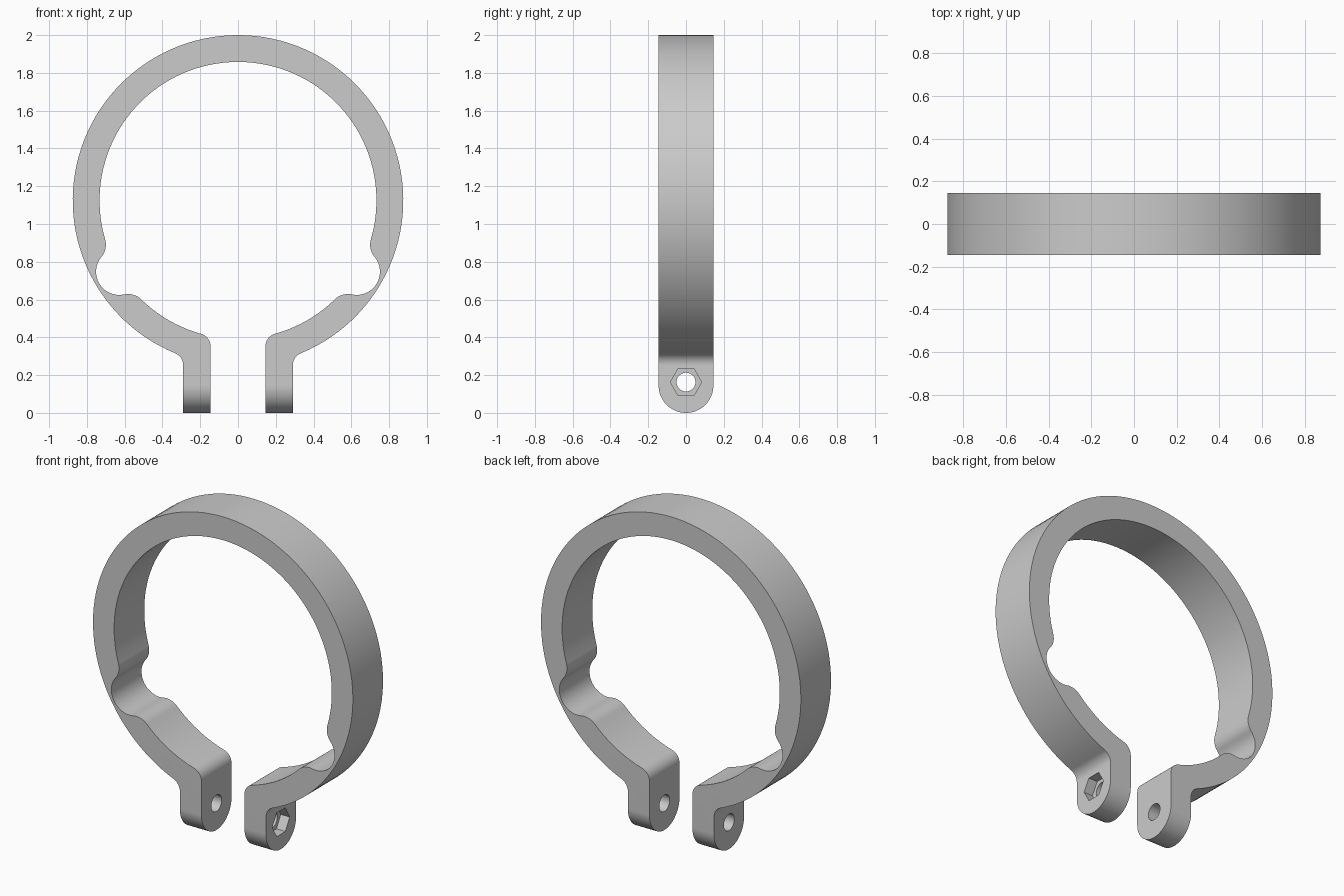
import bpy, bmesh, math
from mathutils import Vector

cube = bpy.data.objects.get("Cube")
if cube:
    bpy.data.objects.remove(cube, do_unlink=True)

HALF_W = 0.145             # half the band width
R_OUT, R_IN = 0.875, 0.733
TAB_IN, TAB_OUT = 0.145, 0.29
TAB_FILLET = 0.07
NOTCH_R, NOTCH_FILLET, NOTCH_ANGLE = 0.123, 0.10, math.radians(-31)
HOLE_Z = 0.163
O = Vector((0, 1.125))     # ring centre in the x-z plane


def polar(r, a):
    return O + Vector((r * math.cos(a), r * math.sin(a)))


def heading(a, b):
    return math.atan2(b.y - a.y, b.x - a.x)


def arc(c, r, a0, a1, step=math.radians(3)):
    """Points along the shorter arc, without its first point."""
    d = (a1 - a0 + math.pi) % (2 * math.pi) - math.pi
    n = max(6, math.ceil(abs(d) / step))
    return [c + Vector((math.cos(a0 + d * i / n), math.sin(a0 + d * i / n))) * r
            for i in range(1, n + 1)]


def prism(name, points, axis, lo, hi):
    """Extrude a closed 2D outline along x or y."""
    bm = bmesh.new()
    place = (lambda p, t: (t, p.x, p.y)) if axis == "x" else (lambda p, t: (p.x, t, p.y))
    face = bm.faces.new([bm.verts.new(place(p, lo)) for p in points])
    ext = bmesh.ops.extrude_face_region(bm, geom=[face])
    shift = Vector(place(Vector((0, 0)), hi - lo))
    bmesh.ops.translate(bm, vec=shift,
                        verts=[v for v in ext["geom"] if isinstance(v, bmesh.types.BMVert)])
    bmesh.ops.recalc_face_normals(bm, faces=bm.faces)
    mesh = bpy.data.meshes.new(name)
    bm.to_mesh(mesh)
    bm.free()
    ob = bpy.data.objects.new(name, mesh)
    bpy.context.collection.objects.link(ob)
    return ob


def ngon(r, n):
    return [Vector((r * math.cos(2 * math.pi * i / n), HOLE_Z + r * math.sin(2 * math.pi * i / n)))
            for i in range(n)]


# Centres of the fillets where the tab meets the ring
fx = TAB_OUT + TAB_FILLET
outer_c = Vector((fx, O.y - math.sqrt((R_OUT + TAB_FILLET) ** 2 - fx ** 2)))
fx = TAB_IN + TAB_FILLET
inner_c = Vector((fx, O.y - math.sqrt((R_IN + TAB_FILLET) ** 2 - fx ** 2)))

# Notch centre and the two fillets that blend it into the inner circle
notch = polar(R_IN, NOTCH_ANGLE)
far, reach = R_IN + NOTCH_FILLET, NOTCH_R + NOTCH_FILLET
spread = math.acos((far ** 2 + R_IN ** 2 - reach ** 2) / (2 * far * R_IN))
low, high = polar(far, NOTCH_ANGLE - spread), polar(far, NOTCH_ANGLE + spread)

# Half outline from the outer top, round the tab, to the inner top
top = math.pi / 2
half = [polar(R_OUT, top)]
half += arc(O, R_OUT, top, heading(O, outer_c))
half += arc(outer_c, TAB_FILLET, heading(outer_c, O), math.pi)
half += [Vector((TAB_OUT, -0.05)), Vector((TAB_IN, -0.05)), Vector((TAB_IN, inner_c.y))]
half += arc(inner_c, TAB_FILLET, math.pi, heading(inner_c, O))
half += arc(O, R_IN, heading(O, inner_c), heading(O, low))
half += arc(low, NOTCH_FILLET, heading(low, O), heading(low, notch))
half += arc(notch, NOTCH_R, heading(notch, low), heading(notch, high))
half += arc(high, NOTCH_FILLET, heading(high, notch), heading(high, O))
half += arc(O, R_IN, heading(O, high), top)
outline = half + [Vector((-p.x, p.y)) for p in reversed(half[1:-1])]
band = prism("clamp_band", outline, "y", -0.2, 0.2)

# Cutters: side silhouette with round tab ends, bolt hole, nut pocket
centre = Vector((0, HALF_W))
side = [Vector((HALF_W, 2.2)), Vector((-HALF_W, 2.2)), Vector((-HALF_W, HALF_W))]
side += arc(centre, HALF_W, math.pi, 1.5 * math.pi) + arc(centre, HALF_W, 1.5 * math.pi, 0)
cutters = [
    (prism("side_shape", side, "x", -1.2, 1.2), "INTERSECT"),
    (prism("bolt_hole", ngon(0.05, 40), "x", -0.5, 0.5), "DIFFERENCE"),
    (prism("nut_pocket", ngon(0.083, 6), "x", TAB_OUT - 0.06, 0.4), "DIFFERENCE"),
]
for cutter, operation in cutters:
    cutter.hide_render = True
    mod = band.modifiers.new(cutter.name, "BOOLEAN")
    mod.operation, mod.solver, mod.object = operation, "EXACT", cutter

# Bake the cuts and remove the cutters
bpy.context.view_layer.update()
baked = bpy.data.meshes.new_from_object(
    band.evaluated_get(bpy.context.evaluated_depsgraph_get()))
band.modifiers.clear()
band.data = baked
for cutter, _ in cutters:
    bpy.data.objects.remove(cutter, do_unlink=True)

# Plain grey finish
grey = bpy.data.materials.new("plain_grey")
grey.use_nodes = True
colour = (0.6, 0.6, 0.6, 1)
grey.diffuse_color = colour
grey.node_tree.nodes["Principled BSDF"].inputs["Base Color"].default_value = colour
band.data.materials.clear()
band.data.materials.append(grey)

bpy.ops.object.select_all(action="DESELECT")
band.select_set(True)
bpy.context.view_layer.objects.active = band
bpy.ops.object.shade_smooth_by_angle(angle=math.radians(30))
